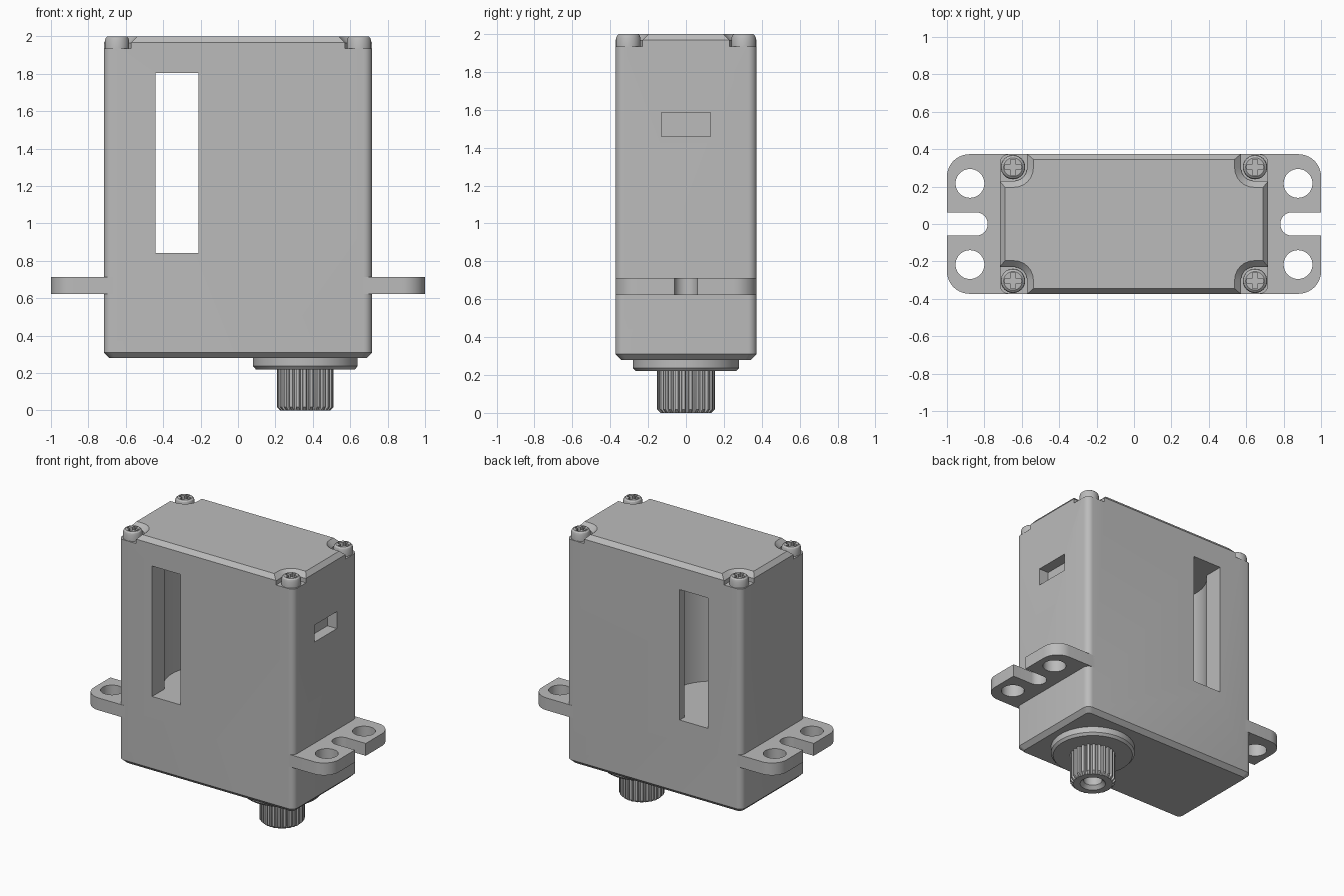
import bpy, bmesh
from math import sin, cos, pi, radians

cube = bpy.data.objects.get("Cube")
if cube:
    bpy.data.objects.remove(cube, do_unlink=True)

grey = bpy.data.materials.new("plain_grey")
grey.use_nodes = True
colour = (0.5, 0.5, 0.5, 1)
grey.diffuse_color = colour
grey.node_tree.nodes["Principled BSDF"].inputs["Base Color"].default_value = colour


def rounded(x0, x1, y0, y1, r, steps=6):
    """Counter-clockwise outline of a rounded rectangle."""
    pts = []
    corners = [(x1 - r, y1 - r), (x0 + r, y1 - r), (x0 + r, y0 + r), (x1 - r, y0 + r)]
    for i, (cx, cy) in enumerate(corners):
        for k in range(steps + 1):
            a = (i + k / steps) * pi / 2
            pts.append((cx + r * cos(a), cy + r * sin(a)))
    return pts


def circle(cx, cy, r, n=48):
    return [(cx + r * cos(2 * pi * k / n), cy + r * sin(2 * pi * k / n)) for k in range(n)]


def stack(name, layers):
    """Solid lofted through (outline, height) layers, lowest first."""
    bm = bmesh.new()
    rings = [[bm.verts.new((x, y, z)) for x, y in outline] for outline, z in layers]
    n = len(rings[0])
    for low, high in zip(rings, rings[1:]):
        for i in range(n):
            j = (i + 1) % n
            bm.faces.new((low[i], low[j], high[j], high[i]))
    bm.faces.new(rings[0][::-1])
    bm.faces.new(rings[-1])
    bmesh.ops.recalc_face_normals(bm, faces=bm.faces)
    mesh = bpy.data.meshes.new(name)
    bm.to_mesh(mesh)
    bm.free()
    mesh.materials.append(grey)
    ob = bpy.data.objects.new(name, mesh)
    bpy.context.collection.objects.link(ob)
    return ob


def box(name, x0, x1, y0, y1, z0, z1):
    outline = [(x0, y0), (x1, y0), (x1, y1), (x0, y1)]
    return stack(name, [(outline, z0), (outline, z1)])


def activate(ob):
    bpy.ops.object.select_all(action='DESELECT')
    ob.select_set(True)
    bpy.context.view_layer.objects.active = ob


def cut(ob, cutter):
    mod = ob.modifiers.new("cut", 'BOOLEAN')
    mod.operation = 'DIFFERENCE'
    mod.solver = 'EXACT'
    mod.object = cutter
    cutter.hide_render = True
    activate(ob)
    bpy.ops.object.modifier_apply(modifier=mod.name)
    bpy.data.objects.remove(cutter, do_unlink=True)


def smooth(ob):
    activate(ob)
    bpy.ops.object.shade_smooth_by_angle(angle=radians(28))


# Main case with bevelled ends
W, D = 0.717, 0.373


def case_outline(inset):
    return rounded(-W + inset, W - inset, -D + inset, D - inset, 0.045 - inset / 2)


case = stack("case", [(case_outline(0.03), 0.28), (case_outline(0), 0.31),
                      (case_outline(0), 1.968), (case_outline(0.027), 2.0)])

# Motor cavity, through slot and cable window
cut(case, stack("cavity_cutter", [(circle(-0.22, 0, 0.32), 0.84), (circle(-0.22, 0, 0.32), 1.805)]))
cut(case, box("slot_cutter", -0.44, -0.21, -0.5, 0.5, 0.841, 1.804))
cut(case, box("window_cutter", 0.64, 0.8, -0.13, 0.13, 1.46, 1.585))

# Flared screw pockets at the four top corners
SX, SY = 0.647, 0.304
corners = [(sx, sy) for sx in (-1, 1) for sy in (-1, 1)]
for sx, sy in corners:
    def pocket(grow):
        pts = rounded(0.572 - grow, 0.9, 0.23 - grow, 0.6, 0.07 + grow)
        return [(sx * x, sy * y) for x, y in pts]
    cut(case, stack("pocket_cutter", [(pocket(0), 1.935), (pocket(0), 1.966),
                                      (pocket(0.036), 2.002), (pocket(0.036), 2.1)]))
smooth(case)

# Corner screws with a cross recess
for i, (sx, sy) in enumerate(corners):
    x, y = sx * SX, sy * SY
    screw = stack("corner_screw_%d" % (i + 1),
                  [(circle(x, y, r, 32), z) for r, z in
                   ((0.065, 1.93), (0.065, 1.978), (0.06, 1.992), (0.05, 2.0))])
    a, b = 0.042, 0.013
    cross = [(a, -b), (a, b), (b, b), (b, a), (-b, a), (-b, b),
             (-a, b), (-a, -b), (-b, -b), (-b, -a), (b, -a), (b, -b)]
    plan = [(x + px, y + py) for px, py in cross]
    cut(screw, stack("cross_cutter", [(plan, 1.965), (plan, 2.1)]))
    smooth(screw)

# Mounting ears with two holes and an open slot each
for name, s in (("left_ear", 1), ("right_ear", -1)):
    outline = rounded(0.5, 1.0, -D, D, 0.12, 10)
    # Keep the case end of the ear square
    outline = [(x if x > 0.7 else 0.66, y if x > 0.7 else (D if y > 0 else -D)) for x, y in outline]
    kept = [p for k, p in enumerate(outline) if p != outline[k - 1]]
    kept = [(s * x, y) for x, y in kept]
    ear = stack(name, [(kept, 0.622), (kept, 0.713)])
    for hy in (-0.217, 0.217):
        hole = circle(s * 0.877, hy, 0.077, 40)
        cut(ear, stack("hole_cutter", [(hole, 0.5), (hole, 0.9)]))
    notch = [(s * x, y) for x, y in rounded(0.782, 1.2, -0.062, 0.062, 0.0615, 8)]
    cut(ear, stack("notch_cutter", [(notch, 0.5), (notch, 0.9)]))
    smooth(ear)

# Output collar
CX = 0.36
collar = stack("output_collar", [(circle(CX, 0, 0.265, 64), 0.22), (circle(CX, 0, 0.28, 64), 0.237),
                                 (circle(CX, 0, 0.28, 64), 0.285)])
smooth(collar)

# Splined output shaft with a countersunk screw hole
TEETH = 25


def spline(tip, root):
    pts = []
    for k in range(TEETH):
        for f, r in ((0, root), (0.28, root), (0.42, tip), (0.86, tip)):
            ang = 2 * pi * (k + f) / TEETH
            pts.append((CX + r * cos(ang), r * sin(ang)))
    return pts


shaft = stack("output_shaft", [(spline(0.134, 0.13), 0), (spline(0.152, 0.137), 0.018),
                               (spline(0.152, 0.137), 0.225)])
cut(shaft, stack("bore_cutter", [(circle(CX, 0, 0.095), -0.02), (circle(CX, 0, 0.085), 0.0),
                                 (circle(CX, 0, 0.062), 0.025), (circle(CX, 0, 0.062), 0.18)]))
smooth(shaft)
